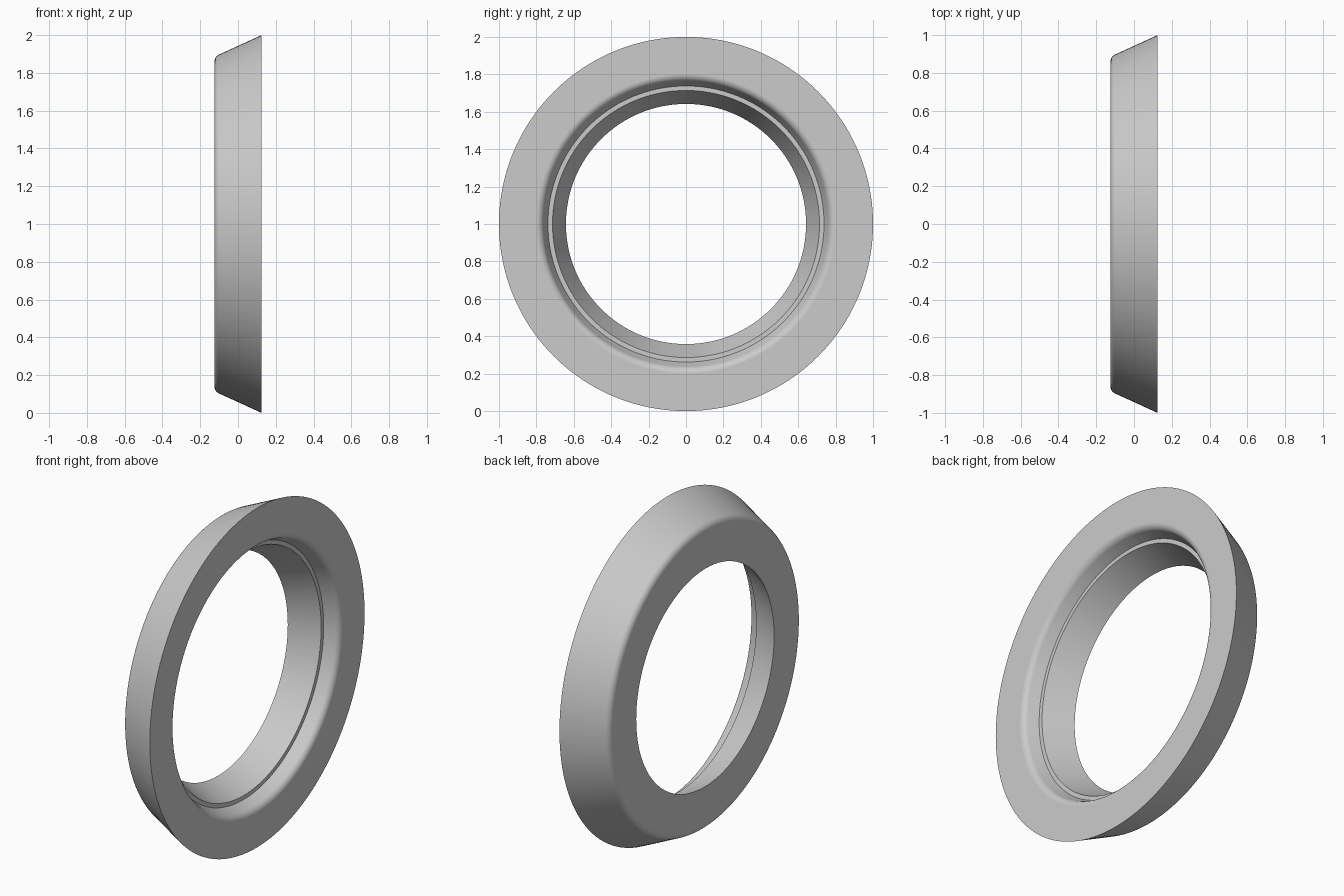
import bpy, bmesh, math
from mathutils import Vector, Matrix

SEGMENTS = 160
FILLET_STEPS = 8
FILLET_RADIUS = 0.042

cube = bpy.data.objects.get("Cube")
if cube:
    bpy.data.objects.remove(cube, do_unlink=True)


def fillet(before, corner, after, radius):
    """Arc points that round one profile corner."""
    a = (before - corner).normalized()
    b = (after - corner).normalized()
    half = a.angle(b) / 2
    centre = corner + (a + b).normalized() * radius / math.sin(half)
    reach = radius / math.tan(half)
    start = (corner + a * reach - centre).normalized()
    end = (corner + b * reach - centre).normalized()
    sweep = math.pi - 2 * half
    arc = []
    for i in range(FILLET_STEPS + 1):
        angle = sweep * i / FILLET_STEPS
        direction = (start * math.sin(sweep - angle) + end * math.sin(angle)) / math.sin(sweep)
        arc.append(centre + direction * radius)
    return arc


# Ring cross-section: (axial position, radius, rounded corner)
corners = [
    (0.125, 1.0, False),      # outer rim
    (-0.125, 0.886, True),    # rounded outer shoulder
    (-0.125, 0.642, False),   # narrow end of the bore
    (0.042, 0.714, False),    # wide end of the bore
    (0.042, 0.738, False),    # small step
    (0.125, 0.774, True),     # rounded mouth
]
points = [Vector((x, r)) for x, r, _ in corners]
profile = []
for i, (_, _, rounded) in enumerate(corners):
    if rounded:
        profile += fillet(points[i - 1], points[i], points[(i + 1) % len(points)], FILLET_RADIUS)
    else:
        profile.append(points[i])

# Revolve the section around the x axis
bm = bmesh.new()
rings = []
for s in range(SEGMENTS):
    turn = Matrix.Rotation(math.tau * s / SEGMENTS, 3, 'X')
    rings.append([bm.verts.new(turn @ Vector((p.x, 0, p.y)) + Vector((0, 0, 1))) for p in profile])
for s in range(SEGMENTS):
    here, there = rings[s - 1], rings[s]
    for i in range(len(profile)):
        bm.faces.new((here[i - 1], here[i], there[i], there[i - 1]))
bmesh.ops.recalc_face_normals(bm, faces=bm.faces)
mesh = bpy.data.meshes.new("tapered_ring")
bm.to_mesh(mesh)
bm.free()
ring = bpy.data.objects.new("tapered_ring", mesh)
bpy.context.collection.objects.link(ring)

# Plain grey material
grey = bpy.data.materials.new("plain_grey")
grey.use_nodes = True
colour = (0.6, 0.6, 0.6, 1)
grey.diffuse_color = colour
grey.node_tree.nodes["Principled BSDF"].inputs["Base Color"].default_value = colour
mesh.materials.append(grey)

# Smooth round surfaces with crisp edges
bpy.ops.object.select_all(action='DESELECT')
ring.select_set(True)
bpy.context.view_layer.objects.active = ring
bpy.ops.object.shade_smooth_by_angle(angle=math.radians(30))
weighted = ring.modifiers.new("even_shading", 'WEIGHTED_NORMAL')
weighted.keep_sharp = True
